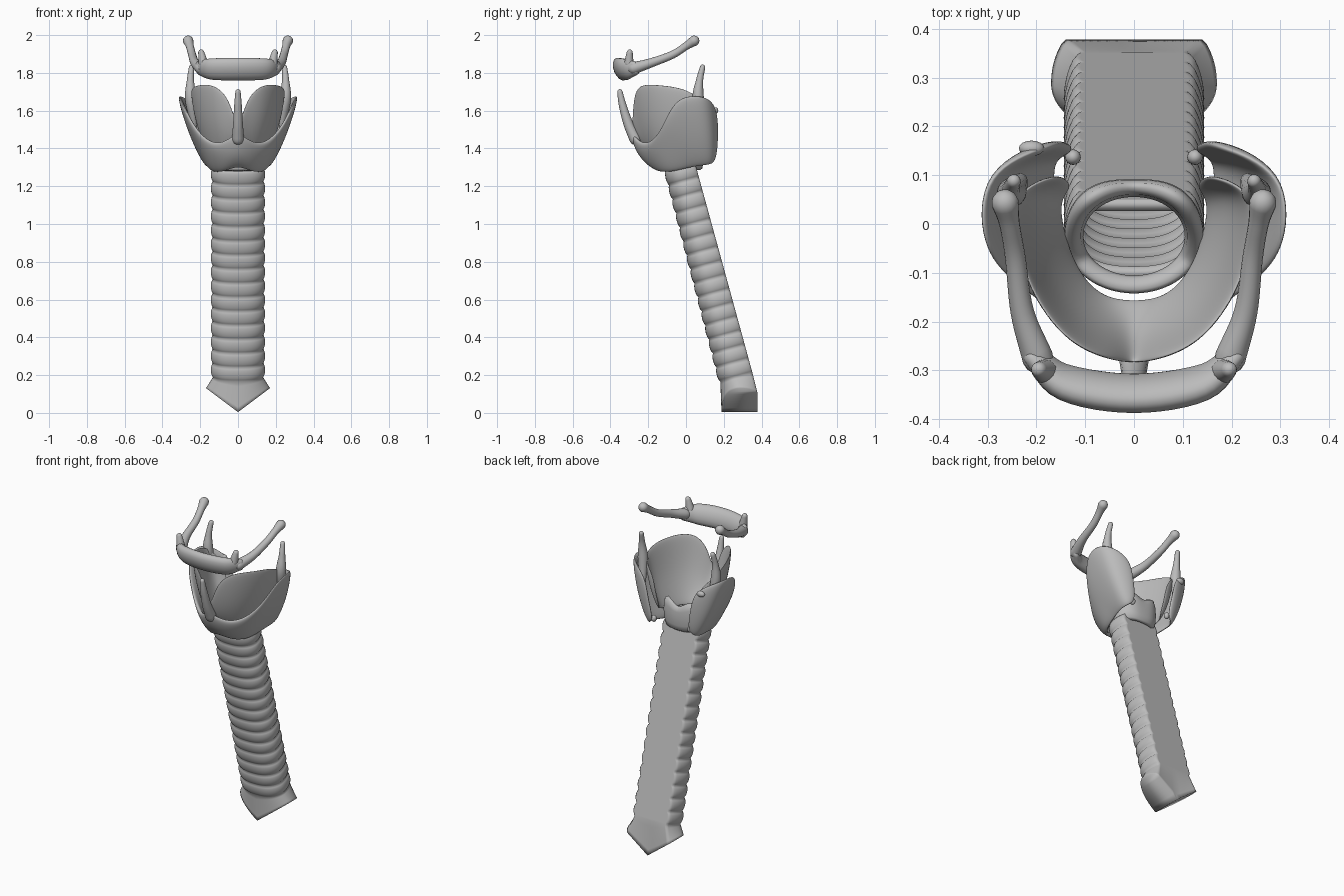
import bpy, bmesh, math
from mathutils import Vector

cube = bpy.data.objects.get("Cube")
if cube:
    bpy.data.objects.remove(cube)

grey = bpy.data.materials.new("cartilage_grey")
grey.use_nodes = True
grey.diffuse_color = (0.5, 0.5, 0.5, 1)
grey.node_tree.nodes["Principled BSDF"].inputs["Base Color"].default_value = (0.5, 0.5, 0.5, 1)


def finish(name, bm, thickness=0.0, subdiv=0, mirror=False, offset=-1):
    """Turn a bmesh into a smooth grey object with its modifiers."""
    bmesh.ops.recalc_face_normals(bm, faces=bm.faces)
    mesh = bpy.data.meshes.new(name)
    bm.to_mesh(mesh)
    bm.free()
    mesh.materials.append(grey)
    for p in mesh.polygons:
        p.use_smooth = True
    ob = bpy.data.objects.new(name, mesh)
    bpy.context.collection.objects.link(ob)
    if mirror:
        m = ob.modifiers.new("mirror", 'MIRROR')
        m.use_clip = True
    if thickness:
        s = ob.modifiers.new("wall", 'SOLIDIFY')
        s.thickness, s.offset = thickness, offset
    if subdiv:
        s = ob.modifiers.new("smooth", 'SUBSURF')
        s.levels = s.render_levels = subdiv


def grid(bm, rows, closed):
    """Skin rows of points with quads and return the vertex rows."""
    vs = [[bm.verts.new(p) for p in r] for r in rows]
    n = len(rows[0])
    for a, b in zip(vs, vs[1:]):
        for i in range(n if closed else n - 1):
            j = (i + 1) % n
            bm.faces.new((a[i], a[j], b[j], b[i]))
    return vs


def sheet(name, stations, thickness):
    """Mirrored curved plate; each station is (bottom, middle, top)."""
    bm = bmesh.new()
    grid(bm, stations, False)
    finish(name, bm, thickness, 3, True, 0)


def tube(name, pts, ref=(0, 0, 1), stretch=1.0, sides=16):
    """Round-ended sweep through (x, y, z, radius) points."""
    P = [Vector(p) for p in pts]
    P = [2 * P[0] - P[1]] + P + [2 * P[-1] - P[-2]]
    path = []
    for a, b, c, d in zip(P, P[1:], P[2:], P[3:]):
        for k in range(6):
            t = k / 6
            path.append(0.5 * (2 * b + (c - a) * t + (2 * a - 5 * b + 4 * c - d) * t * t
                               + (3 * b - a - 3 * c + d) * t ** 3))
    path.append(P[-2])
    rings = []

    def ring(c, tan, r):
        u = tan.cross(Vector(ref)).normalized()
        w = u.cross(tan).normalized() * stretch
        rings.append([c + r * (u * math.cos(q) + w * math.sin(q))
                      for q in (2 * math.pi * i / sides for i in range(sides))])

    last = len(path) - 1
    for i, p in enumerate(path):
        tan = (path[min(i + 1, last)] - path[max(i - 1, 0)]).to_3d().normalized()
        c, r = p.to_3d(), p[3]
        caps = [math.radians(d) for d in (80, 55, 28)]
        if i == 0:
            for q in caps:
                ring(c - tan * r * math.sin(q), tan, r * math.cos(q))
        ring(c, tan, r)
        if i == last:
            for q in reversed(caps):
                ring(c + tan * r * math.sin(q), tan, r * math.cos(q))
    bm = bmesh.new()
    vs = grid(bm, rings, True)
    bm.faces.new(vs[0])
    bm.faces.new(vs[-1])
    finish(name, bm)


def blob(name, centre, size):
    bm = bmesh.new()
    bmesh.ops.create_uvsphere(bm, u_segments=16, v_segments=10, radius=1)
    bmesh.ops.scale(bm, vec=size, verts=bm.verts)
    bmesh.ops.translate(bm, vec=centre, verts=bm.verts)
    finish(name, bm)


# Windpipe: D-shaped ribbed tube with a flat back and a forked lower end
N, RINGS, STEPS = 56, 15, 8
profile = []
for i in range(N):
    t = 2 * math.pi * i / N
    c, s = math.cos(t), math.sin(t)
    px = math.copysign(abs(c) ** 0.8, c)
    profile.append((px, min(1.0, 1.7 * s) * 0.9 if s > 0 else s))
slope = Vector((0, 0.258, -0.966))
across = Vector((0, 0.966, 0.258))
start = Vector((0, -0.03, 1.30))
length = 1.15
rows = []
for k in range(RINGS * STEPS + 1):
    f = k / (RINGS * STEPS)
    bump = abs(math.sin(math.pi * k / STEPS)) ** 0.6
    c = start + slope * length * f
    row = []
    for px, pv in profile:
        flat = 1.0 if pv > 0.85 else 0.9 + 0.1 * bump
        row.append(c + Vector((0.144 * px * (0.91 + 0.09 * bump), 0, 0))
                   + across * pv * flat * (0.09 + 0.008 * f))
    rows.append(row)
neck = rows[-1]
for k in range(1, 7):
    f = k / 6
    end = [Vector((0.17 * px, 0.288 + 0.1 * pv, 0.004 + 0.75 * abs(0.17 * px))) for px, pv in profile]
    rows.append([a.lerp(b, f) for a, b in zip(neck, end)])
bm = bmesh.new()
low = grid(bm, rows, True)[-1]
for i in range(N // 2):
    quad = []
    for v in (low[i], low[i + 1], low[(N - i - 1) % N], low[(N - i) % N]):
        if v not in quad:
            quad.append(v)
    bm.faces.new(quad)
finish("windpipe", bm, 0.022)

# Ring cartilage on top of the windpipe: broad tall back plate with two shoulders
rows = [[], [], [], [], []]
for i in range(48):
    t = 2 * math.pi * i / 48
    c, s = math.cos(t), math.sin(t)
    rise = max(0, (s + 0.5) / 1.5) ** 1.1
    top = 1.325 + 0.12 * rise + 0.11 * rise * abs(c)
    wide = math.copysign(abs(c) ** (0.7 if s > 0 else 1), c)
    y = -0.025 + s * 0.118
    rows[0].append((0.13 * wide, y, 1.28))
    rows[1].append((0.148 * wide, y, (1.28 + top) / 2))
    rows[2].append((0.138 * wide, -0.025 + s * 0.115, top))
    rows[3].append((0.104 * c, -0.025 + s * 0.08, top - 0.015))
    rows[4].append((0.102 * c, -0.025 + s * 0.078, 1.28))
bm = bmesh.new()
grid(bm, rows + [rows[0]], True)
bmesh.ops.remove_doubles(bm, verts=bm.verts, dist=1e-5)
finish("ring_cartilage", bm, subdiv=1)

# Outer shield: raised keel in front, a dip beside it, then flaring sides that wrap behind
sheet("outer_shield", [
    ((0, -0.175, 1.31), (0, -0.255, 1.37), (0, -0.30, 1.50)),
    ((0.07, -0.15, 1.275), (0.07, -0.222, 1.36), (0.07, -0.25, 1.43)),
    ((0.13, -0.08, 1.27), (0.16, -0.145, 1.37), (0.155, -0.18, 1.43)),
    ((0.15, 0.02, 1.295), (0.21, -0.05, 1.42), (0.25, -0.12, 1.53)),
    ((0.165, 0.09, 1.305), (0.243, 0.04, 1.46), (0.315, -0.055, 1.69)),
    ((0.16, 0.14, 1.31), (0.248, 0.135, 1.47), (0.318, 0.11, 1.69)),
    ((0.115, 0.155, 1.34), (0.14, 0.17, 1.48), (0.165, 0.163, 1.62))], 0.03)

# Inner wings: two tall rounded petals joined low at the front
sheet("inner_wings", [
    ((0, -0.155, 1.355), (0, -0.24, 1.41), (0, -0.285, 1.48)),
    ((0.05, -0.15, 1.345), (0.05, -0.24, 1.47), (0.045, -0.28, 1.68)),
    ((0.09, -0.125, 1.34), (0.13, -0.205, 1.53), (0.13, -0.25, 1.75)),
    ((0.125, -0.07, 1.34), (0.185, -0.12, 1.53), (0.21, -0.15, 1.745)),
    ((0.145, 0, 1.35), (0.215, -0.02, 1.52), (0.25, -0.02, 1.73)),
    ((0.15, 0.05, 1.37), (0.215, 0.07, 1.51), (0.245, 0.07, 1.68)),
    ((0.125, 0.08, 1.39), (0.14, 0.095, 1.48), (0.155, 0.10, 1.6))], 0.018)

# Front spike rising from the shield
tube("front_spike", [(0, -0.268, 1.45, 0.032), (0, -0.305, 1.53, 0.026),
                     (0, -0.336, 1.63, 0.02), (0, -0.35, 1.70, 0.014)], ref=(0, 1, 0))

# Upper bone: curved front bar, leaning back at the bottom
tube("bone_bar", [(-0.205, -0.27, 1.825, 0.022), (-0.14, -0.325, 1.82, 0.034), (0, -0.347, 1.82, 0.036),
                  (0.14, -0.325, 1.82, 0.034), (0.205, -0.27, 1.825, 0.022)],
     ref=(0, -0.4, 1), stretch=1.75)

for side, s in (("left", 1), ("right", -1)):
    # Long rear arms and little horns of the upper bone
    tube(side + "_bone_arm", [(s * 0.197, -0.275, 1.825, 0.032), (s * 0.229, -0.18, 1.855, 0.024),
                              (s * 0.243, -0.07, 1.897, 0.021), (s * 0.255, 0.0, 1.942, 0.021),
                              (s * 0.264, 0.043, 1.97, 0.028)])
    tube(side + "_bone_horn", [(s * 0.183, -0.302, 1.85, 0.025), (s * 0.19, -0.3, 1.885, 0.02),
                               (s * 0.195, -0.298, 1.908, 0.016)], ref=(0, 1, 0))
    # Upright horn at the back of the shield
    tube(side + "_shield_horn", [(s * 0.232, 0.09, 1.52, 0.014), (s * 0.25, 0.065, 1.66, 0.03),
                                 (s * 0.252, 0.072, 1.76, 0.019), (s * 0.246, 0.088, 1.83, 0.014)],
         ref=(0, 1, 0))
    # Small joint at the lower back corner
    blob(side + "_lower_joint", (s * 0.125, 0.137, 1.352), (0.016, 0.016, 0.02))

# Single nodule on the right rear of the shield
blob("rear_nodule", (-0.21, 0.155, 1.6), (0.026, 0.016, 0.018))
